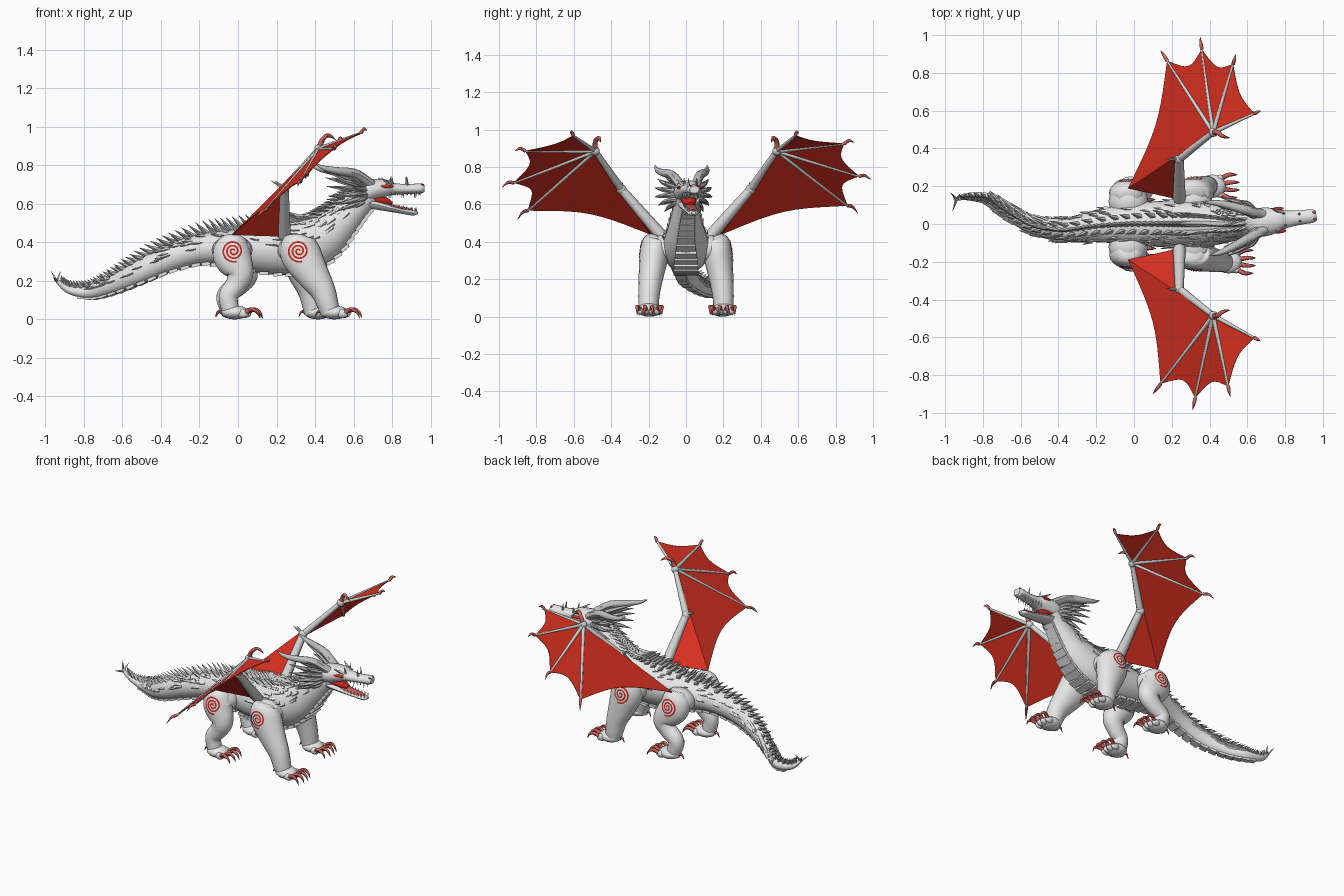
import bpy, bmesh, math, random
from math import sin, cos, pi, radians
from mathutils import Vector, Matrix
from mathutils.bvhtree import BVHTree

random.seed(4)
if "Cube" in bpy.data.objects:
    bpy.data.objects.remove(bpy.data.objects["Cube"])


def material(name, *rgb):
    mat = bpy.data.materials.new(name)
    mat.use_nodes = True
    mat.diffuse_color = (*rgb, 1)
    mat.node_tree.nodes["Principled BSDF"].inputs["Base Color"].default_value = (*rgb, 1)
    return mat


HIDE = material("pale hide", .8, .8, .8)
HORN = material("grey horn", .52, .52, .52)
BONE = material("wing bone grey", .66, .66, .66)
SKIN = material("wing red", .7, .03, .015)
CLAW = material("claw pink", .6, .12, .1)
MARK = material("marking red", .6, .02, .012)


def finish(name, bm, mat, smooth=True):
    bmesh.ops.recalc_face_normals(bm, faces=bm.faces)
    mesh = bpy.data.meshes.new(name)
    bm.to_mesh(mesh)
    bm.free()
    obj = bpy.data.objects.new(name, mesh)
    bpy.context.collection.objects.link(obj)
    mesh.materials.append(mat)
    if smooth:
        bpy.ops.object.select_all(action="DESELECT")
        obj.select_set(True)
        bpy.context.view_layer.objects.active = obj
        bpy.ops.object.shade_smooth_by_angle(angle=radians(45))
    return obj


def spline(points, steps):
    """Catmull-Rom resampling of points that carry their radii."""
    p = [Vector(q if len(q) == 5 else (*q, q[-1])) for q in points]
    p = [p[0] * 2 - p[1]] + p + [p[-1] * 2 - p[-2]]
    out = []
    for a, b, c, d in zip(p, p[1:], p[2:], p[3:]):
        for i in range(steps):
            t = i / steps
            out.append((b * 2 + (c - a) * t + (a * 2 - b * 5 + c * 4 - d) * t * t
                        + (b * 3 - a - c * 3 + d) * t ** 3) * .5)
    return out + [p[-2]]


def loft(bm, points, sides=16, steps=5, ref=(0, 0, 1)):
    """Sweep an ellipse along a path and return the frames."""
    pts = spline(points, steps)
    centres = [Vector(p[:3]) for p in pts]
    frames, rings = [], []
    for i, c in enumerate(centres):
        t = (centres[min(i + 1, len(pts) - 1)] - centres[max(i - 1, 0)]).normalized()
        r = Vector(ref) if abs(t.dot(Vector(ref))) < .97 else Vector((0, 1, 0))
        side = r.cross(t).normalized()
        up = t.cross(side)
        w, h = max(pts[i][3], .001), max(pts[i][4], .001)
        frames.append((c, side, up, t, w, h))
        rings.append([bm.verts.new(c + side * w * cos(a) + up * h * sin(a))
                      for a in (2 * pi * k / sides for k in range(sides))])
    for a, b in zip(rings, rings[1:]):
        for k in range(sides):
            n = (k + 1) % sides
            bm.faces.new((a[k], a[n], b[n], b[k]))
    bm.faces.new(rings[0])
    bm.faces.new(rings[-1])
    return frames


def spike(bm, base, tip, r, sides=4):
    loft(bm, [(*base, r), (*tip, .001)], sides, 1)


def blob(bm, centre, size):
    bmesh.ops.create_uvsphere(bm, u_segments=16, v_segments=10, radius=1,
                              matrix=Matrix.LocRotScale(Vector(centre), None, Vector(size)))


# Tail, trunk and neck in one sweep
bm = bmesh.new()
frames = loft(bm, [
    (-.95, .13, .21, .008), (-.88, .145, .155, .02), (-.77, .13, .14, .032),
    (-.66, .06, .175, .04, .045), (-.52, -.01, .24, .05, .058), (-.36, -.03, .315, .065, .07),
    (-.18, -.01, .365, .088, .08), (0, 0, .365, .112, .105), (.2, 0, .365, .125, .135),
    (.35, 0, .385, .125, .145), (.45, 0, .43, .108, .125), (.54, 0, .51, .085, .095),
    (.61, .005, .585, .07, .078), (.68, .015, .645, .06, .06)], 24, 6)
finish("body", bm, HIDE)


def skin_point(f, angle, lift=0):
    c, side, up, t, w, h = f
    return c + side * (w + lift) * cos(angle) + up * (h + lift) * sin(angle)


# Back spikes: a tall middle row and staggered lower side rows
bm = bmesh.new()
for i, f in enumerate(frames[3:-3]):
    size = .035 + .6 * min(f[5], .09)
    tilt = .36 if i % 2 else -.36
    for lean, scale in ((0, 1), (tilt, .75)):
        base = skin_point(f, pi / 2 + lean, -.008)
        out = (f[2] * cos(lean) - f[1] * sin(lean)).normalized()
        spike(bm, base, base + (out * .75 - f[3] * .75) * size * scale, .01 + .06 * f[5])
tail = Vector((-.94, .13, .2))
for dx, dy, dz in ((-.03, .035, .05), (-.02, -.06, .02), (.02, .03, .05)):
    spike(bm, tail, tail + Vector((dx, dy, dz)), .009)
finish("back_spikes", bm, HORN)

# Small overlapping scales on the flanks
bm = bmesh.new()
for n in range(150):
    f = random.choice(frames[14:-6])
    a = pi / 2 + random.choice((-1, 1)) * random.uniform(.55, 1.5)
    base = skin_point(f, a, -.004) + f[3] * random.uniform(0, .025)
    spike(bm, base, skin_point(f, a, .008) - f[3] * random.uniform(.03, .06), .012)
finish("flank_scales", bm, HIDE)

# Belly plates
bm = bmesh.new()
for f in frames[10:-4:2]:
    c, side, up, t, w, h = f
    turn = Matrix((t, side, up)).transposed().to_quaternion()
    bmesh.ops.create_cube(bm, size=1, matrix=Matrix.LocRotScale(
        c - up * (h - .003), turn, Vector((.047, w * 1.05, .018))))
finish("belly_plates", bm, HIDE)

# Legs: offsets along x grow with the stride
FRONT = [(0, .15, .43, .04, .05), (0, .16, .4, .072, .09), (.02, .17, .33, .078, .105),
         (.08, .185, .23, .068, .085), (.13, .195, .15, .06, .066),
         (.155, .2, .08, .055, .056), (.17, .2, .03, .05)]
HIND = [(0, .14, .43, .04, .05), (0, .15, .4, .068, .08), (0, .165, .33, .07, .1),
        (.04, .18, .24, .06, .072), (.02, .185, .18, .05, .056),
        (-.02, .19, .12, .046, .05), (-.005, .19, .03, .045)]


def leg(name, path, hip, s, stride):
    bm = bmesh.new()
    loft(bm, [(hip + q[0] * stride, q[1] * s, *q[2:]) for q in path], 20, 5, (1, 0, 0))
    blob(bm, (hip, s * .12, .36), (.105, .1, .078))
    fx, fy = hip + path[-1][0] * stride + .02, path[-1][1] * s
    blob(bm, (fx, fy, .036), (.072, .062, .036))
    toes = [(fx + .06 - abs(k) * .012, fy + k * .03) for k in (-1.5, -.5, .5, 1.5)]
    for x, y in toes:
        blob(bm, (x, y, .03), (.03, .016, .022))
    tree = BVHTree.FromBMesh(bm)
    finish(name, bm, HIDE)

    # Curved claws and a heel claw
    bm = bmesh.new()
    for x, y in toes:
        dy = (y - fy) * .35
        loft(bm, [(x + .01, y, .035, .013), (x + .045, y + dy, .052, .011),
                  (x + .075, y + dy, .037, .007), (x + .09, y + dy, .006, .001)], 8, 3)
    loft(bm, [(fx - .06, fy, .035, .01), (fx - .085, fy, .04, .007), (fx - .1, fy, .012, .001)], 8, 3)
    finish(name + "_claws", bm, CLAW)

    # Spiral marking laid on the thigh
    bm = bmesh.new()
    strip, count = [], 110
    for i in range(count + 1):
        r, a = .004 + .053 * i / count, 5.6 * pi * i / count
        pair = []
        for edge in (-.0045, .0045):
            p = Vector((hip + .005 + (r + edge) * cos(a), s * .5, .355 + (r + edge) * sin(a)))
            hit = tree.ray_cast(p, Vector((0, -s, 0)))[0]
            p.y = (hit.y if hit else s * .2) + s * .003
            pair.append(bm.verts.new(p))
        strip.append(pair)
    for (a, b), (c, d) in zip(strip, strip[1:]):
        bm.faces.new((a, b, d, c) if s < 0 else (a, c, d, b))
    finish(name + "_spiral", bm, MARK)


leg("right_front_leg", FRONT, .31, -1, 1)
leg("left_front_leg", FRONT, .31, 1, .5)
leg("right_hind_leg", HIND, -.03, -1, 1)
leg("left_hind_leg", HIND, -.03, 1, 1.6)


# Wings
def wing(label, s, tips):
    place = lambda x, y, z: Vector((x, y * s, z))
    shoulder, elbow, wrist = place(.24, .13, .43), place(.24, .345, .68), place(.42, .485, .885)
    corner = place(-.03, .19, .44)
    tips = [place(*t) for t in tips]
    ends = [wrist.lerp(t, .87) for t in tips]

    bm = bmesh.new()
    loft(bm, [(*shoulder, .034), (*elbow, .023)], 8, 1)
    loft(bm, [(*elbow, .022), (*wrist, .015)], 8, 1)
    blob(bm, elbow, [.027] * 3)
    blob(bm, wrist, [.024] * 3)
    for e in ends:
        loft(bm, [(*wrist, .012), (*e, .006)], 8, 1)
    for dx in (-.07, -.05):
        spike(bm, elbow, elbow + place(dx, .03 + dx / 2, .04), .012, 6)
    finish(label + "_wing_bones", bm, BONE)

    bm = bmesh.new()
    for e, t in zip(ends, tips):
        m = e.lerp(t, .5) + Vector((0, 0, .014))
        loft(bm, [(*e, .01), (*m, .008), (*t, .001)], 8, 4)
    a, b, c = wrist + place(.02, 0, .05), wrist + place(.05, -.02, .07), wrist + place(.09, -.03, .045)
    loft(bm, [(*wrist, .015), (*a, .013), (*b, .01), (*c, .001)], 8, 4)
    finish(label + "_wing_claws", bm, CLAW)

    # Membrane: scalloped fan around the wrist plus the inner panels
    bm = bmesh.new()
    hub = bm.verts.new(wrist)
    rim = []
    for p, q, pull in zip(ends, ends[1:] + [corner], (.12, .13, .14, .12)):
        rim += [bm.verts.new(p.lerp(q, k / 10).lerp(wrist, pull * sin(pi * k / 10))) for k in range(10)]
    rim.append(bm.verts.new(corner))
    e, sh = bm.verts.new(elbow), bm.verts.new(shoulder)
    for p, q in zip(rim, rim[1:]):
        bm.faces.new((hub, p, q))
    bm.faces.new((hub, rim[-1], e))
    bm.faces.new((e, rim[-1], sh))
    sheet = finish(label + "_wing_membrane", bm, SKIN, False).modifiers.new("thickness", "SOLIDIFY")
    sheet.thickness, sheet.offset = .004, 0


wing("left", 1, [(.67, .6, .98), (.54, .9, .93), (.35, .99, .73), (.14, .92, .55)])
wing("right", -1, [(.67, .62, .98), (.51, .915, .885), (.31, .985, .69), (.1, .9, .52)])

# Head, turned slightly to its left
TURN = Matrix.Translation((.6, 0, 0)) @ Matrix.Rotation(radians(7), 4, "Z") @ Matrix.Translation((-.6, 0, 0))


def head_part(name, bm, mat):
    bm.transform(TURN)
    finish(name, bm, mat)


bm = bmesh.new()
loft(bm, [(.61, 0, .63, .045), (.67, 0, .665, .076, .058), (.76, 0, .681, .064, .047),
          (.81, 0, .677, .046, .032), (.88, 0, .676, .038, .026), (.945, 0, .679, .036, .027),
          (.968, 0, .679, .026, .02)], 14, 4)
head_part("upper_head", bm, HIDE)
bm = bmesh.new()
loft(bm, [(.64, 0, .61, .055, .03), (.74, 0, .588, .05, .022), (.84, 0, .565, .036, .015),
          (.91, 0, .553, .029, .014), (.935, 0, .555, .012, .007)], 14, 4)
head_part("lower_jaw", bm, HIDE)
bm = bmesh.new()
loft(bm, [(.69, 0, .63, .045, .03), (.76, 0, .613, .036, .024), (.8, 0, .6, .02, .01)], 12, 4)
head_part("mouth_lining", bm, MARK)
bm = bmesh.new()
loft(bm, [(.75, 0, .597, .038, .012), (.82, 0, .582, .031, .01), (.88, 0, .572, .024, .007),
          (.91, 0, .568, .012, .004)], 12, 4)
head_part("tongue", bm, CLAW)

teeth, horns, eyes = bmesh.new(), bmesh.new(), bmesh.new()
for s in (-1, 1):
    for k in range(8):
        x = .79 + k * .022
        y = s * (.038 - k * .0018)
        spike(teeth, (x, y, .662), (x, y, .642 - .012 * (k % 3 == 0)), .005)
        x -= .02
        spike(teeth, (x, y * .9, .582 - k * .003), (x, y * .9, .602 - k * .003), .005)
    # Long swept horns, then a fan of cheek horns
    loft(horns, [(.69, s * .04, .7, .026), (.6, s * .075, .755, .025), (.5, s * .115, .77, .02),
                 (.43, s * .135, .785, .013), (.38, s * .14, .81, .001)], 8, 4)
    for k in range(7):
        a = radians(60 - 24 * k)
        for x, reach, r in ((.46, .15, .017), (.56, .125, .012)):
            tip = (x + .008 * k, s * reach * (.35 + .7 * cos(a)), .665 + .8 * reach * sin(a))
            root = (.66, s * .055 * cos(a), .66 + .045 * sin(a))
            bend = Vector(root).lerp(Vector(tip), .5) + Vector((0, s * .015, 0))
            loft(horns, [(*root, r), (*bend, r * .8), (*tip, .001)], 6, 3)
    # Brow and nose spikes
    spike(horns, (.79, s * .035, .697), (.735, s * .068, .735), .014)
    spike(horns, (.8, s * .03, .69), (.795, s * .035, .742), .01)
    spike(horns, (.88, s * .018, .69), (.875, s * .022, .742), .009)
    blob(eyes, (.765, s * .06, .69), (.036, .01, .009))
    blob(eyes, (.958, s * .018, .699), (.009, .006, .005))
head_part("teeth", teeth, HIDE)
head_part("head_horns", horns, HORN)
head_part("eyes_and_nostrils", eyes, SKIN)
